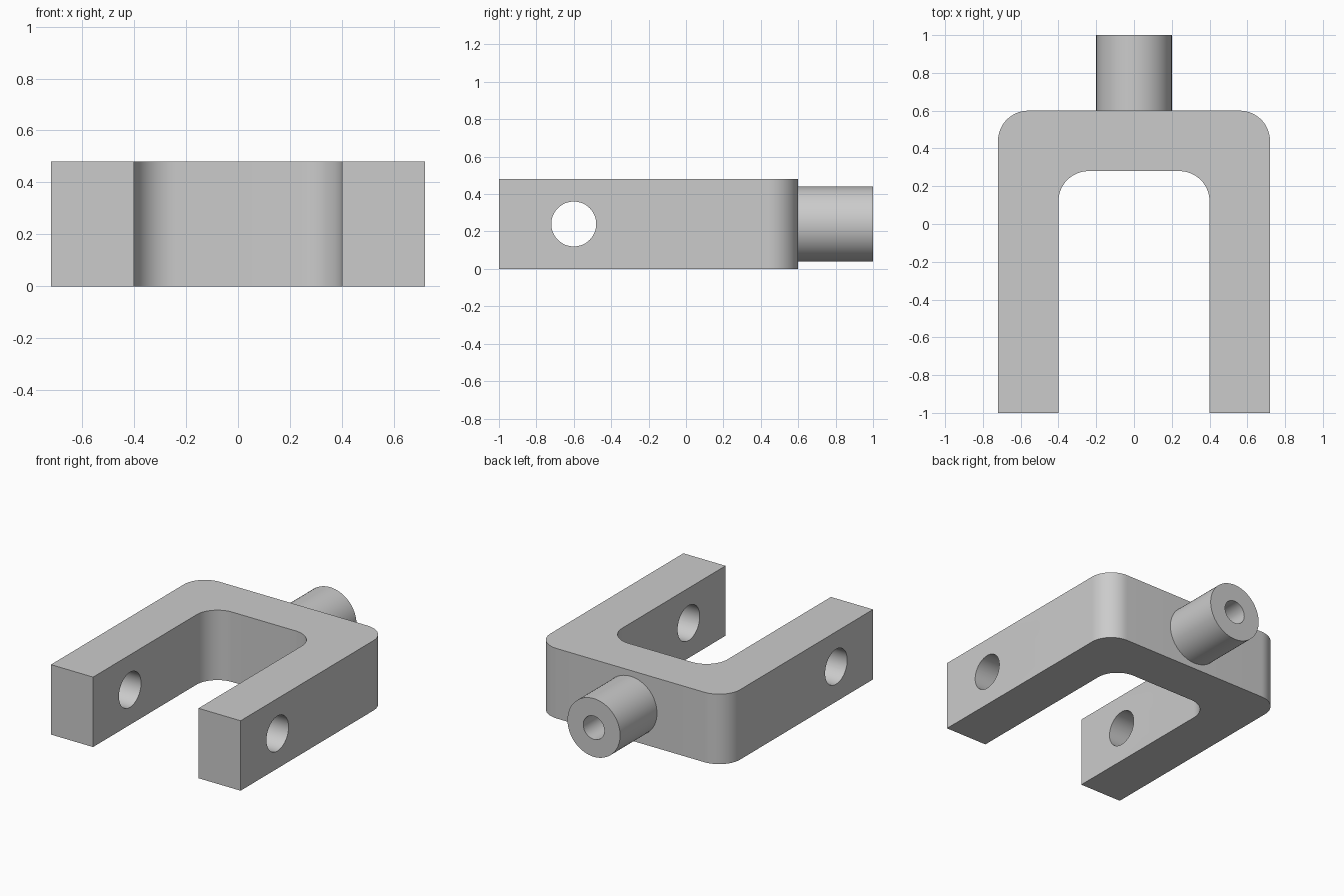
import bpy, bmesh, math
from mathutils import Matrix, Vector

cube = bpy.data.objects.get("Cube")
if cube:
    bpy.data.objects.remove(cube, do_unlink=True)

HEIGHT, MID = 0.48, 0.24
FILLET = 0.16

steel = bpy.data.materials.new("grey_steel")
steel.use_nodes = True
grey = (0.6, 0.6, 0.6, 1.0)
steel.diffuse_color = grey
steel.node_tree.nodes["Principled BSDF"].inputs["Base Color"].default_value = grey


def make_object(name, bm):
    bmesh.ops.recalc_face_normals(bm, faces=bm.faces[:])
    mesh = bpy.data.meshes.new(name)
    bm.to_mesh(mesh)
    bm.free()
    mesh.materials.append(steel)
    obj = bpy.data.objects.new(name, mesh)
    bpy.context.collection.objects.link(obj)
    return obj


def activate(obj):
    bpy.ops.object.select_all(action='DESELECT')
    obj.select_set(True)
    bpy.context.view_layer.objects.active = obj


def corner(cx, cy, start, steps=16):
    """Quarter arc turning from the start angle by 90 degrees."""
    angles = [start + math.pi / 2 * i / steps for i in range(steps + 1)]
    return [(cx + FILLET * math.cos(a), cy + FILLET * math.sin(a)) for a in angles]


def half_rail(half_width, back):
    """Right-to-left U line with rounded back corners and open front."""
    cx, cy = half_width - FILLET, back - FILLET
    return ([(half_width, -1)] + corner(cx, cy, 0)
            + corner(-cx, cy, math.pi / 2) + [(-half_width, -1)])


# Forked body: outer U joined to the inner U, extruded upwards
bm = bmesh.new()
outline = half_rail(0.72, 0.6) + half_rail(0.4, 0.28)[::-1]
base = bm.faces.new([bm.verts.new((x, y, 0)) for x, y in outline])
top = bmesh.ops.extrude_face_region(bm, geom=[base])["geom"]
bmesh.ops.translate(bm, vec=(0, 0, HEIGHT),
                    verts=[v for v in top if isinstance(v, bmesh.types.BMVert)])
body = make_object("fork_body", bm)

# Cross hole drilled through both arms
bm = bmesh.new()
bmesh.ops.create_cone(bm, cap_ends=True, segments=64, radius1=0.12, radius2=0.12, depth=2,
                      matrix=Matrix.Translation((0, -0.6, MID)) @ Matrix.Rotation(math.pi / 2, 4, 'Y'))
drill = make_object("pin_hole_cutter", bm)
drill.hide_render = True
cut = body.modifiers.new("pin_holes", 'BOOLEAN')
cut.operation = 'DIFFERENCE'
cut.solver = 'EXACT'
cut.object = drill
activate(body)
bpy.ops.object.modifier_apply(modifier=cut.name)
bpy.data.objects.remove(drill, do_unlink=True)

# Hollow shank on the back, closed at its root by the body
bm = bmesh.new()
profile = [(0.2, 0.6), (0.2, 1), (0.08, 1), (0.08, 0.6)]
ring = [bm.verts.new((r, y, MID)) for r, y in profile]
edges = [bm.edges.new(pair) for pair in zip(ring, ring[1:])]
bmesh.ops.spin(bm, geom=ring + edges, cent=(0, 0, MID), axis=Vector((0, 1, 0)),
               angle=math.tau, steps=64)
bmesh.ops.remove_doubles(bm, verts=bm.verts[:], dist=0.0001)
shank = make_object("rear_shank", bm)
# Point the open tube's faces outwards
if max(shank.data.polygons, key=lambda p: p.center.y).normal.y < 0:
    shank.data.flip_normals()

for part in (body, shank):
    activate(part)
    bpy.ops.object.shade_smooth_by_angle(angle=math.radians(30))
